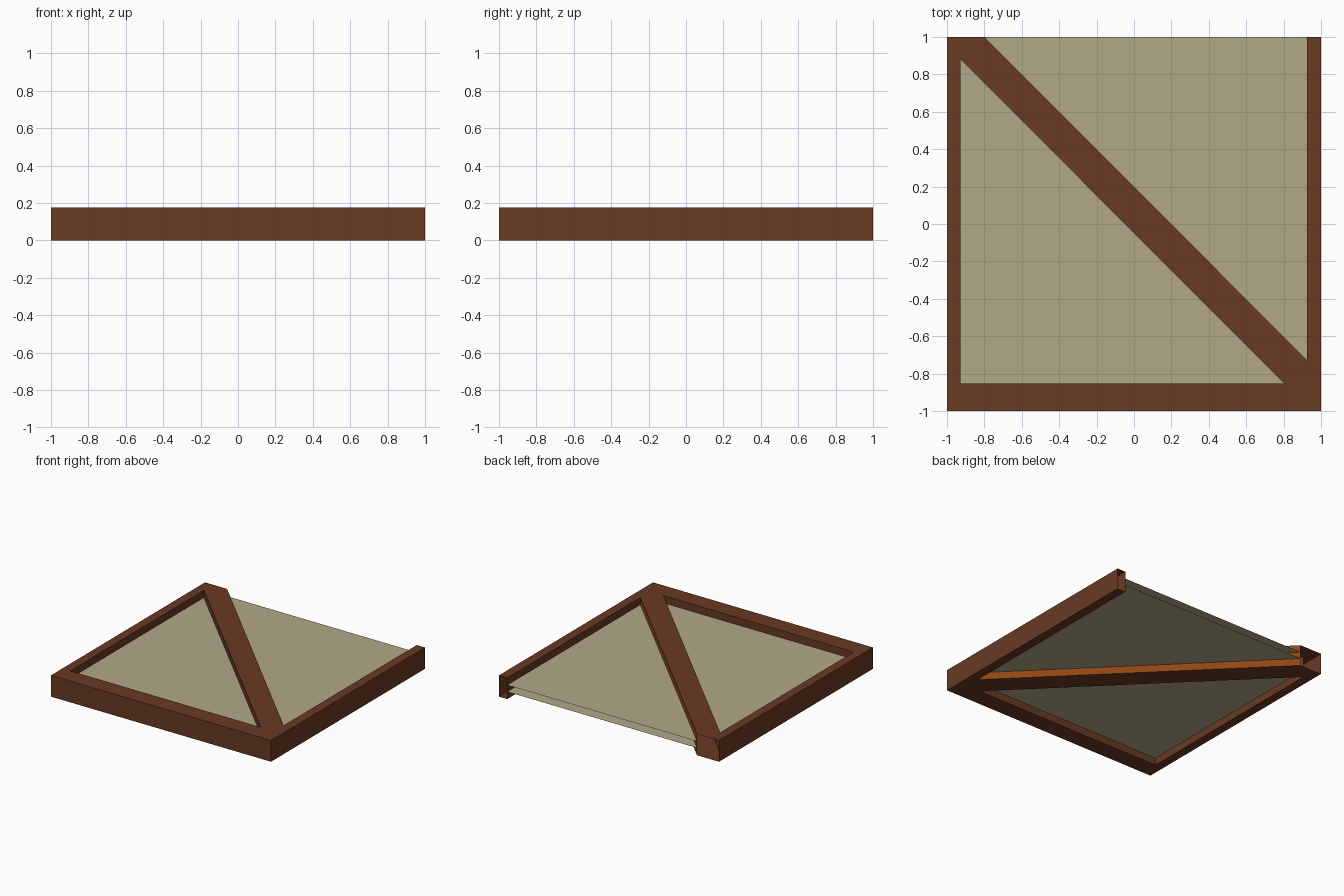
import bpy

if "Cube" in bpy.data.objects:
    bpy.data.objects.remove(bpy.data.objects["Cube"])

H = 0.175                      # frame height
Z_LOW, Z_HIGH = 0.06, 0.115    # lower and upper panel skins


def material(name, rgb):
    m = bpy.data.materials.new(name)
    m.diffuse_color = (*rgb, 1)
    m.use_nodes = True
    m.node_tree.nodes["Principled BSDF"].inputs["Base Color"].default_value = m.diffuse_color
    return m


brown = material("dark brown wood", (0.144, 0.042, 0.0176))
orange = material("orange brown wood", (0.283, 0.061, 0.007))
cream = material("cream panel", (0.445, 0.397, 0.242))

# Plan corners of the frame: outer corners, right opening, left opening
P = {
    "A": (-1, 1), "B": (-1, -1), "C": (1, -1), "D": (1, 1),
    "E": (0.925, 1), "F": (0.925, -0.728), "G": (-0.8, 1),
    "H": (-0.927, 0.88), "I": (-0.927, -0.853), "J": (0.803, -0.853),
}


def make(name, verts, faces, mats):
    me = bpy.data.meshes.new(name)
    me.from_pydata(verts, [], faces)
    for m in mats:
        me.materials.append(m)
    ob = bpy.data.objects.new(name, me)
    bpy.context.collection.objects.link(ob)
    return ob


# Frame: three rails and a diagonal brace, hollow and open at the back
keys = list(P)
n = len(keys)
verts = [(*P[k], z) for z in (0, H) for k in keys]
caps = [[keys.index(k) for k in s]
        for s in ("ABIH", "BCJI", "CDEF", "CFJ", "FGHJ", "AHG")]
edges = {(f[i], f[(i + 1) % len(f)]) for f in caps for i in range(len(f))}
walls = [e for e in sorted(edges) if (e[1], e[0]) not in edges
         and not (P[keys[e[0]]][1] == 1 and P[keys[e[1]]][1] == 1)]
faces = [[i + n for i in f] for f in caps] + [f[::-1] for f in caps]
first_wall = len(faces)
faces += [(a, b, b + n, a + n) for a, b in walls]
frame = make("frame_with_brace", verts, faces, [brown, orange])

# Back side of the brace is orange brown
for i, (a, b) in enumerate(walls):
    if {keys[a], keys[b]} == {"F", "G"}:
        frame.data.polygons[first_wall + i].material_index = 1

# Triangular panels: upper and lower skins in both openings
for name, tri in (("right_panel", "FEG"), ("left_panel", "IJH")):
    v = [(*P[k], z) for z in (Z_LOW, Z_HIGH) for k in tri]
    make(name, v, [(2, 1, 0), (3, 4, 5)], [cream])
